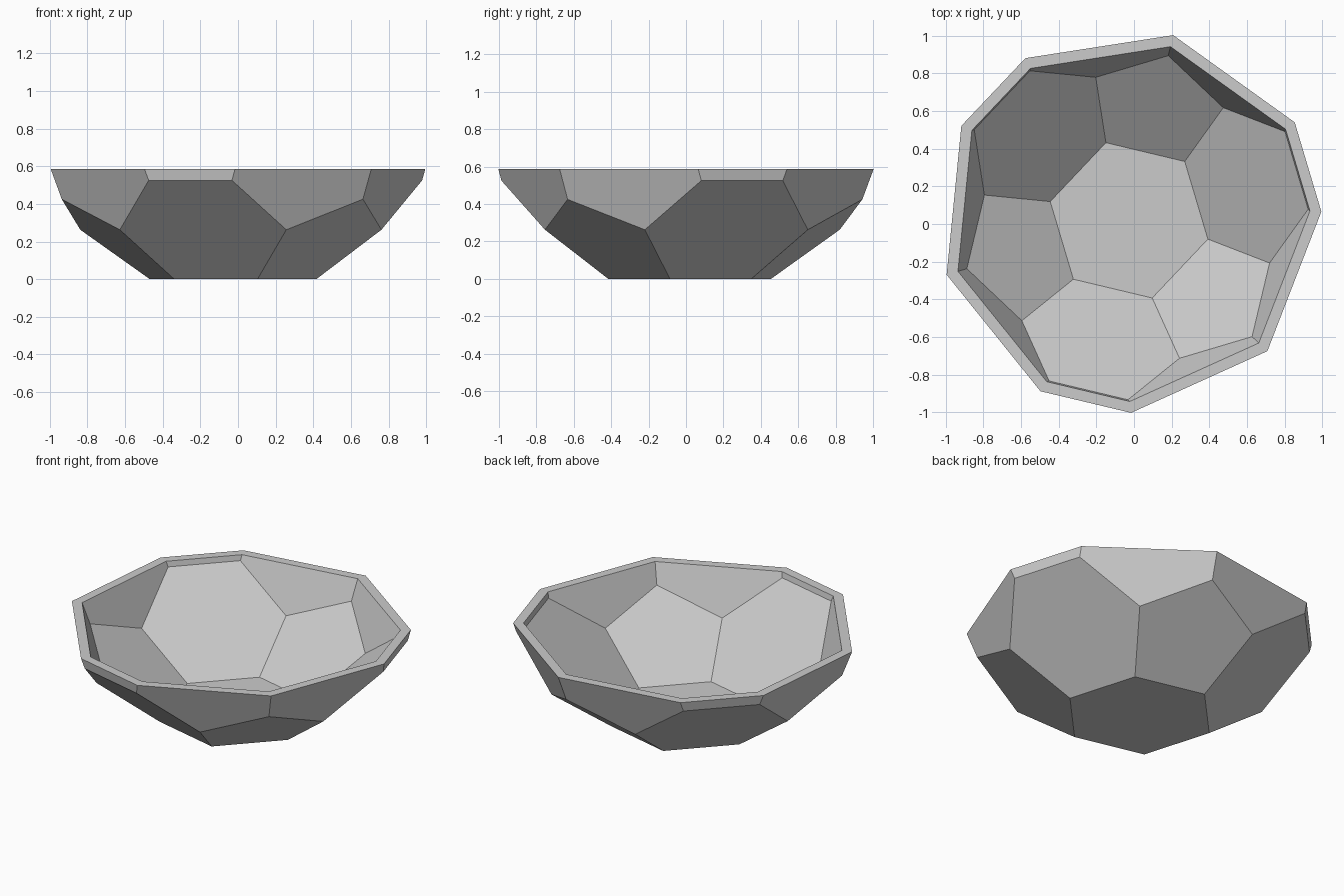
import bpy
import bmesh
from math import atan2, radians
from mathutils import Matrix, Vector

EDGE = 0.4545         # outer edge length
INNER = 0.947         # inner shell scale
RIM_Z = 0.586         # height of the cut
TURN = radians(76.6)  # direction of one pentagon
IN_RADIUS = EDGE * 2.267

cube = bpy.data.objects.get("Cube")
if cube:
    bpy.data.objects.remove(cube)


def football_points():
    """Corners of a truncated icosahedron standing on a hexagon, centred on the origin."""
    ico = bmesh.new()
    bmesh.ops.create_icosphere(ico, subdivisions=1, radius=1)
    factor = 3 * EDGE / next(iter(ico.edges)).calc_length()
    ico.faces.ensure_lookup_table()
    base = ico.faces[0]
    down = base.calc_center_median().normalized()
    side = base.verts[0].co - base.verts[0].co.project(down)
    z_axis, x_axis = -down, side.normalized()
    orient = Matrix((x_axis, z_axis.cross(x_axis), z_axis))
    orient = Matrix.Rotation(TURN, 3, "Z") @ orient
    points = []
    for edge in ico.edges:
        a, b = (v.co for v in edge.verts)
        points += [orient @ (a.lerp(b, t) * factor) for t in (1 / 3, 2 / 3)]
    ico.free()
    return points


def add_shell(bm, points, scale):
    """Add one panelled shell, cut open at the rim; return its rim corners in order."""
    lift = Vector((0, 0, IN_RADIUS))
    verts = [bm.verts.new(p * scale + lift) for p in points]
    bmesh.ops.convex_hull(bm, input=verts)
    edges = {e for v in verts for e in v.link_edges}
    bmesh.ops.dissolve_limit(bm, angle_limit=radians(3), verts=verts, edges=list(edges))
    edges = {e for v in verts for e in v.link_edges}
    faces = {f for v in verts for f in v.link_faces}
    cut = bmesh.ops.bisect_plane(
        bm, geom=verts + list(edges) + list(faces), dist=1e-5,
        plane_co=(0, 0, RIM_Z), plane_no=(0, 0, 1), clear_outer=True)
    rim = [g for g in cut["geom_cut"] if isinstance(g, bmesh.types.BMVert)]
    return sorted(rim, key=lambda v: atan2(v.co.y, v.co.x))


# Outer and inner shells joined by a flat rim
bm = bmesh.new()
corners = football_points()
outer = add_shell(bm, corners, 1.0)
inner = add_shell(bm, corners, INNER)
for i in range(len(outer)):
    bm.faces.new((outer[i - 1], outer[i], inner[i], inner[i - 1]))
bmesh.ops.recalc_face_normals(bm, faces=bm.faces)

# Centre the bowl and set its base on the ground
mid = [(min(v.co[i] for v in bm.verts) + max(v.co[i] for v in bm.verts)) / 2 for i in (0, 1)]
bmesh.ops.translate(bm, verts=bm.verts, vec=(-mid[0], -mid[1], -min(v.co.z for v in bm.verts)))

mesh = bpy.data.meshes.new("faceted_bowl")
bm.to_mesh(mesh)
bm.free()
bowl = bpy.data.objects.new("faceted_bowl", mesh)
bpy.context.collection.objects.link(bowl)

# Plain light grey
grey = bpy.data.materials.new("light_grey")
grey.use_nodes = True
colour = (0.6, 0.6, 0.6, 1)
grey.diffuse_color = colour
grey.node_tree.nodes["Principled BSDF"].inputs["Base Color"].default_value = colour
mesh.materials.append(grey)
